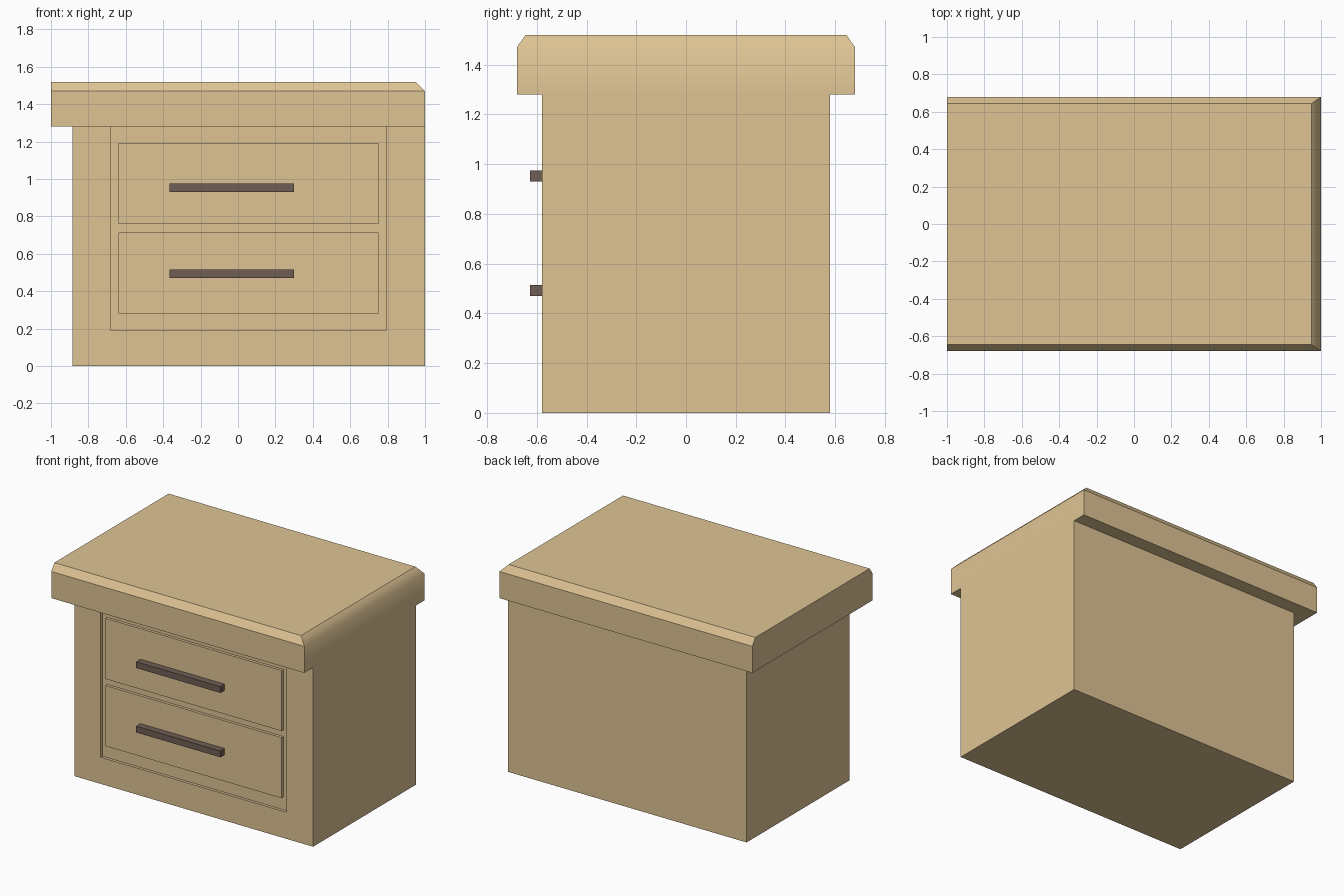
import bpy, bmesh

if "Cube" in bpy.data.objects:
    bpy.data.objects.remove(bpy.data.objects["Cube"])


def material(name, rgb):
    m = bpy.data.materials.new(name)
    m.diffuse_color = (*rgb, 1)
    m.use_nodes = True
    m.node_tree.nodes["Principled BSDF"].inputs["Base Color"].default_value = m.diffuse_color
    return m


WOOD = material("light wood", (0.73, 0.55, 0.296))
DARK = material("dark brown handle", (0.16, 0.112, 0.089))


def finish(name, bm, mat):
    bmesh.ops.recalc_face_normals(bm, faces=bm.faces[:])
    me = bpy.data.meshes.new(name)
    bm.to_mesh(me)
    bm.free()
    me.materials.append(mat)
    ob = bpy.data.objects.new(name, me)
    bpy.context.collection.objects.link(ob)
    return ob


def stack(name, rings, mat, smooth_edge=None):
    """Solid made of stacked rectangles (x0, x1, y0, y1, z)."""
    bm = bmesh.new()
    loops = [[bm.verts.new(p) for p in ((a, c, z), (b, c, z), (b, d, z), (a, d, z))]
             for a, b, c, d, z in rings]
    bm.faces.new(loops[0])
    bm.faces.new(loops[-1])
    for lo, hi in zip(loops, loops[1:]):
        for i in range(4):
            j = (i + 1) % 4
            bm.faces.new((lo[i], lo[j], hi[j], hi[i]))
    if smooth_edge:
        # all edges sharp except the ones picked by the rule
        for f in bm.faces:
            f.smooth = True
        for e in bm.edges:
            e.smooth = smooth_edge(e)
    return finish(name, bm, mat)


def box(name, x0, x1, y0, y1, z0, z1, mat):
    return stack(name, [(x0, x1, y0, y1, z0), (x0, x1, y0, y1, z1)], mat)


# cabinet body with a shallow front recess, flush with the lid on the right
body = box("cabinet_body", -0.885, 1.0, -0.58, 0.58, 0, 1.28, WOOD)
cutter = box("recess_cutter", -0.68, 0.79, -0.8, -0.56, 0.19, 1.5, WOOD)
cutter.hide_render = True
mod = body.modifiers.new("recess", 'BOOLEAN')
mod.operation = 'DIFFERENCE'
mod.object = cutter
mod.solver = 'EXACT'
bpy.context.view_layer.objects.active = body
bpy.ops.object.modifier_apply(modifier=mod.name)
bpy.data.objects.remove(cutter)

# lid, chamfered on front, back and right; right chamfer is shaded smooth
stack("lid", [(-1, 1, -0.68, 0.68, 1.28),
              (-1, 1, -0.68, 0.68, 1.47),
              (-1, 0.95, -0.645, 0.645, 1.52)], WOOD,
      lambda e: all(abs(v.co.x - 1) < 1e-4 and abs(v.co.z - 1.47) < 1e-4 for v in e.verts))

# drawers and bar handles
for label, z in (("lower", 0.28), ("upper", 0.76)):
    box(label + "_drawer_front", -0.64, 0.75, -0.58, -0.555, z, z + 0.433, WOOD)
for label, z in (("lower", 0.47), ("upper", 0.93)):
    box(label + "_drawer_handle", -0.365, 0.30, -0.628, -0.575, z, z + 0.045, DARK)
